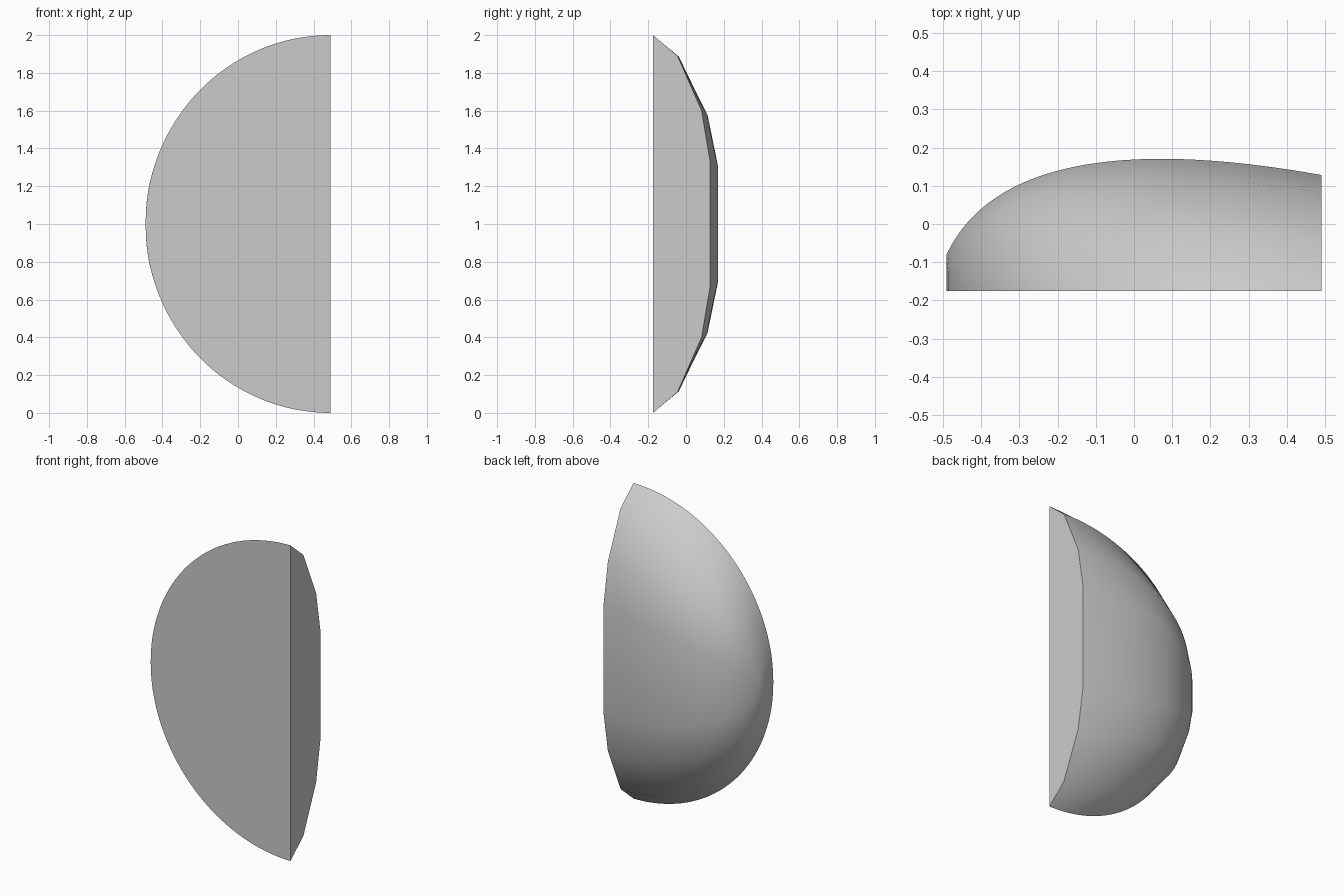
import bpy
from math import sqrt
from mathutils import Vector
from mathutils.geometry import interpolate_bezier

cube = bpy.data.objects.get("Cube")
if cube:
    bpy.data.objects.remove(cube)

FRONT, HALF, STEPS = -0.175, 0.49, 72

grey = bpy.data.materials.new("plain grey")
grey.use_nodes = True
colour = (0.6, 0.6, 0.6, 1)
grey.diffuse_color = colour
grey.node_tree.nodes["Principled BSDF"].inputs["Base Color"].default_value = colour

# Back ridge, running from the flat end to the rounded tip
ridge = interpolate_bezier(Vector((HALF, 0.128, 0)), Vector((-0.05, 0.225, 0)),
                           Vector((-0.38, 0.155, 0)), Vector((-HALF, -0.08, 0)), STEPS)


def section(x, back):
    """Faceted cross-section, as deep as the ridge and as tall as the outline."""
    u = (HALF - x) / (2 * HALF)
    height = sqrt(max(0, 1 - u * u))
    depth = back - FRONT
    swell = u ** 4
    upper = [(0, 1), (0.43, 0.89 + 0.13 * swell), (0.85, 0.6 + 0.06 * swell), (1, 0.33)]
    half = [(x, FRONT + d * depth, h * height) for d, h in upper]
    lower = [(px, py, -pz) for px, py, pz in reversed(half)]
    return [(px, py, 1 + pz) for px, py, pz in half + lower]


# Loft the sections; the closing strip of each ring is the flat front
rings = [section(p.x, p.y) for p in ridge]
n = len(rings[0])
verts = [v for ring in rings for v in ring]
faces = [tuple(range(n))]
for i in range(STEPS - 1):
    for j in range(n):
        a, b = i * n + j, i * n + (j + 1) % n
        faces.append((a, a + n, b + n, b))

mesh = bpy.data.meshes.new("half_dome_shell")
mesh.from_pydata(verts, [], faces)
mesh.materials.append(grey)
shell = bpy.data.objects.new("half_dome_shell", mesh)
bpy.context.collection.objects.link(shell)

# Merge the tip to a single edge, fix normals and shade with crisp rims
bpy.context.view_layer.objects.active = shell
shell.select_set(True)
bpy.ops.object.mode_set(mode="EDIT")
bpy.ops.mesh.select_all(action="SELECT")
bpy.ops.mesh.remove_doubles(threshold=0.0005)
bpy.ops.mesh.normals_make_consistent(inside=False)
bpy.ops.object.mode_set(mode="OBJECT")
bpy.ops.object.shade_smooth_by_angle(angle=1.0)
